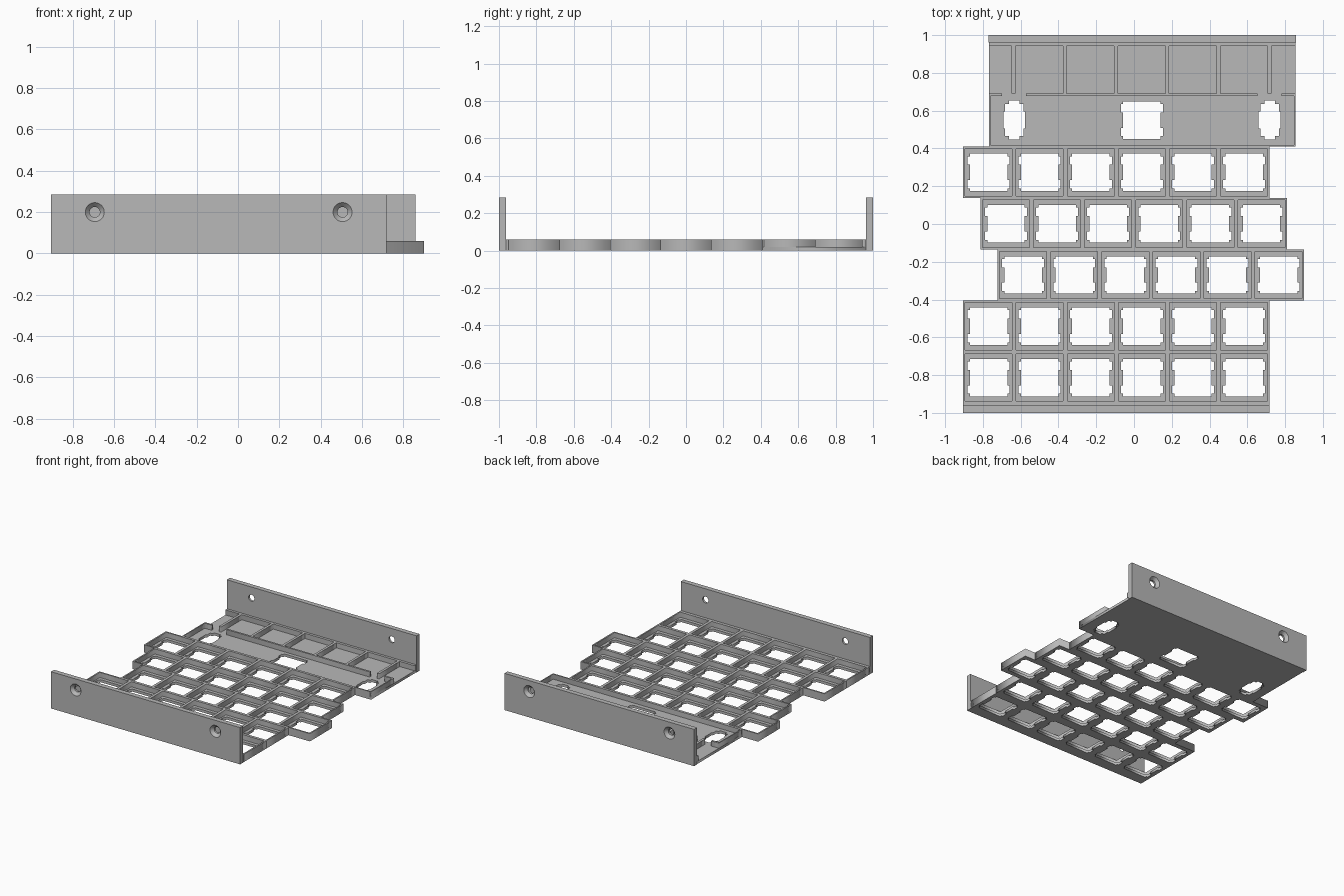
import bpy, bmesh
from math import cos, sin, tau
from mathutils import Matrix, Vector

cube = bpy.data.objects.get("Cube")
if cube:
    bpy.data.objects.remove(cube)

grey = bpy.data.materials.new("plain grey")
grey.use_nodes = True
colour = (0.48, 0.48, 0.48, 1)
grey.diffuse_color = colour
grey.node_tree.nodes["Principled BSDF"].inputs["Base Color"].default_value = colour

FLOOR, RIM, TOP = 0.02, 0.06, 0.285     # heights of floor, cell walls, end walls
PITCH, INSET, KEYS = 0.2705, 0.011, 6
BACK_LEFT, BACK_RIGHT = -0.767, 0.855


def add_object(name, mesh):
    obj = bpy.data.objects.new(name, mesh)
    bpy.context.collection.objects.link(obj)
    mesh.materials.clear()
    mesh.materials.append(grey)
    return obj


def rect(x0, x1, y0, y1):
    return [(x0, y0), (x1, y0), (x1, y1), (x0, y1)]


def slab(name, loops, z0, z1):
    """Extrude an outline with holes, both given as loops in plan."""
    curve = bpy.data.curves.new(name, 'CURVE')
    curve.dimensions = '2D'
    curve.fill_mode = 'BOTH'
    curve.extrude = (z1 - z0) / 2
    for loop in loops:
        spline = curve.splines.new('POLY')
        spline.points.add(len(loop) - 1)
        for point, (x, y) in zip(spline.points, loop):
            point.co = (x, y, 0, 1)
        spline.use_cyclic_u = True
    temp = bpy.data.objects.new(name, curve)
    bpy.context.collection.objects.link(temp)
    graph = bpy.context.evaluated_depsgraph_get()
    mesh = bpy.data.meshes.new_from_object(temp.evaluated_get(graph))
    bpy.data.objects.remove(temp)
    mesh.transform(Matrix.Translation((0, 0, (z0 + z1) / 2)))
    bm = bmesh.new()
    bm.from_mesh(mesh)
    bmesh.ops.remove_doubles(bm, verts=bm.verts, dist=0.0001)
    bmesh.ops.recalc_face_normals(bm, faces=bm.faces)
    bm.to_mesh(mesh)
    bm.free()
    return add_object(name, mesh)


def mirrored(cx, cy, quarter):
    """Mirror a quarter outline (from +x axis side to +y side) around a centre."""
    half = quarter + [(-x, y) for x, y in reversed(quarter)]
    full = half + [(-x, -y) for x, y in half]
    return [(cx + x, cy + y) for x, y in full]


def switch_hole(cx, cy):
    a, b = 0.099, 0.111
    return mirrored(cx, cy, [(a, 0.041), (b, 0.041), (b, 0.085), (a, 0.085), (a, a)])


def side_hole(cx, cy):
    return mirrored(cx, cy, [(0.058, 0.045), (0.049, 0.045), (0.049, 0.085),
                             (0.028, 0.085), (0.028, 0.103)])


# Staggered key rows: pierced floor with a grid of cell walls above
row_lefts = [-0.905, -0.905, -0.722, -0.813, -0.905]
row_front = -0.949
for i, left in enumerate(row_lefts):
    y0 = row_front + i * 0.2716
    y1 = y0 + 0.2716
    outline = rect(left, left + KEYS * PITCH, y0, y1)
    starts = [left + k * PITCH for k in range(KEYS)]
    holes = [switch_hole(x + PITCH / 2, (y0 + y1) / 2) for x in starts]
    cells = [rect(x + INSET, x + PITCH - INSET, y0 + INSET, y1 - INSET) for x in starts]
    slab(f"key_row_floor_{i + 1}", [outline] + holes, 0, FLOOR)
    slab(f"key_row_walls_{i + 1}", [outline] + cells, FLOOR, RIM)
deck_front = y1

# Back deck floor with the wide key opening and its two side openings
slab("back_deck_floor",
     [rect(BACK_LEFT, BACK_RIGHT, deck_front, 0.962), switch_hole(0.042, 0.55),
      side_hole(-0.634, 0.55), side_hole(0.718, 0.55)], 0, FLOOR)

# Thin rim around the deck: front edge and both sides
slab("deck_front_rim", [rect(BACK_LEFT, BACK_RIGHT, deck_front, deck_front + 0.009)], FLOOR, RIM)
slab("deck_right_rim", [rect(BACK_LEFT, BACK_LEFT + 0.008, deck_front, 0.69)], FLOOR, RIM)
slab("deck_left_rim", [rect(BACK_RIGHT - 0.008, BACK_RIGHT, deck_front, 0.69)], FLOOR, RIM)

# Broken cross wall and the dividers behind it
for i, (x0, x1) in enumerate([(BACK_LEFT, -0.7), (-0.573, 0.655), (0.782, BACK_RIGHT)]):
    slab(f"deck_cross_wall_{i + 1}", [rect(x0, x1, 0.677, 0.692)], FLOOR, RIM)
for k in range(KEYS):
    x = -0.638 + k * 0.2712
    slab(f"deck_divider_{k + 1}", [rect(x - 0.01, x + 0.01, 0.69, 0.945)], FLOOR, RIM)

# Ledges at the foot of the end walls
front_right = row_lefts[0] + KEYS * PITCH
slab("back_ledge", [rect(BACK_LEFT, BACK_RIGHT, 0.942, 0.962)], FLOOR, RIM)
slab("front_ledge", [rect(row_lefts[0], front_right, -0.962, row_front)], 0, RIM)


def screw_cutter(x, y, side):
    """Countersunk screw shape, wide end on the outer face."""
    wide, narrow, e = 0.046, 0.025, 0.01
    profile = [(0, -e), (wide, -e), (wide, 0), (narrow, 0.022), (narrow, 0.06), (0, 0.06)]
    bm = bmesh.new()
    verts = [bm.verts.new((x + r, y - side * d, 0.2)) for r, d in profile]
    edges = [bm.edges.new(pair) for pair in zip(verts, verts[1:])]
    bmesh.ops.spin(bm, geom=verts + edges, cent=Vector((x, y, 0.2)), axis=(0, 1, 0),
                   angle=tau, steps=32)
    bmesh.ops.remove_doubles(bm, verts=bm.verts, dist=0.0001)
    bmesh.ops.recalc_face_normals(bm, faces=bm.faces)
    mesh = bpy.data.meshes.new("screw_cutter")
    bm.to_mesh(mesh)
    bm.free()
    cutter = add_object("screw_cutter", mesh)
    cutter.hide_render = True
    return cutter


# Tall end walls, each with two countersunk screw holes
for name, left, right, side in [("front_wall", row_lefts[0], front_right, -1),
                                ("back_wall", BACK_LEFT - 0.003, BACK_RIGHT + 0.003, 1)]:
    y0, y1 = sorted((side, side * 0.962))
    wall = slab(name, [rect(left, right, y0, y1)], 0, TOP)
    cutters = [screw_cutter(x, side, side) for x in (left + 0.212, right - 0.212)]
    for cutter in cutters:
        mod = wall.modifiers.new("screw hole", 'BOOLEAN')
        mod.operation = 'DIFFERENCE'
        mod.solver = 'EXACT'
        mod.object = cutter
    bpy.context.view_layer.update()
    graph = bpy.context.evaluated_depsgraph_get()
    baked = bpy.data.meshes.new_from_object(wall.evaluated_get(graph))
    wall.modifiers.clear()
    wall.data = baked
    for cutter in cutters:
        bpy.data.objects.remove(cutter)
    bpy.ops.object.select_all(action='DESELECT')
    wall.select_set(True)
    bpy.context.view_layer.objects.active = wall
    bpy.ops.object.shade_smooth_by_angle()
